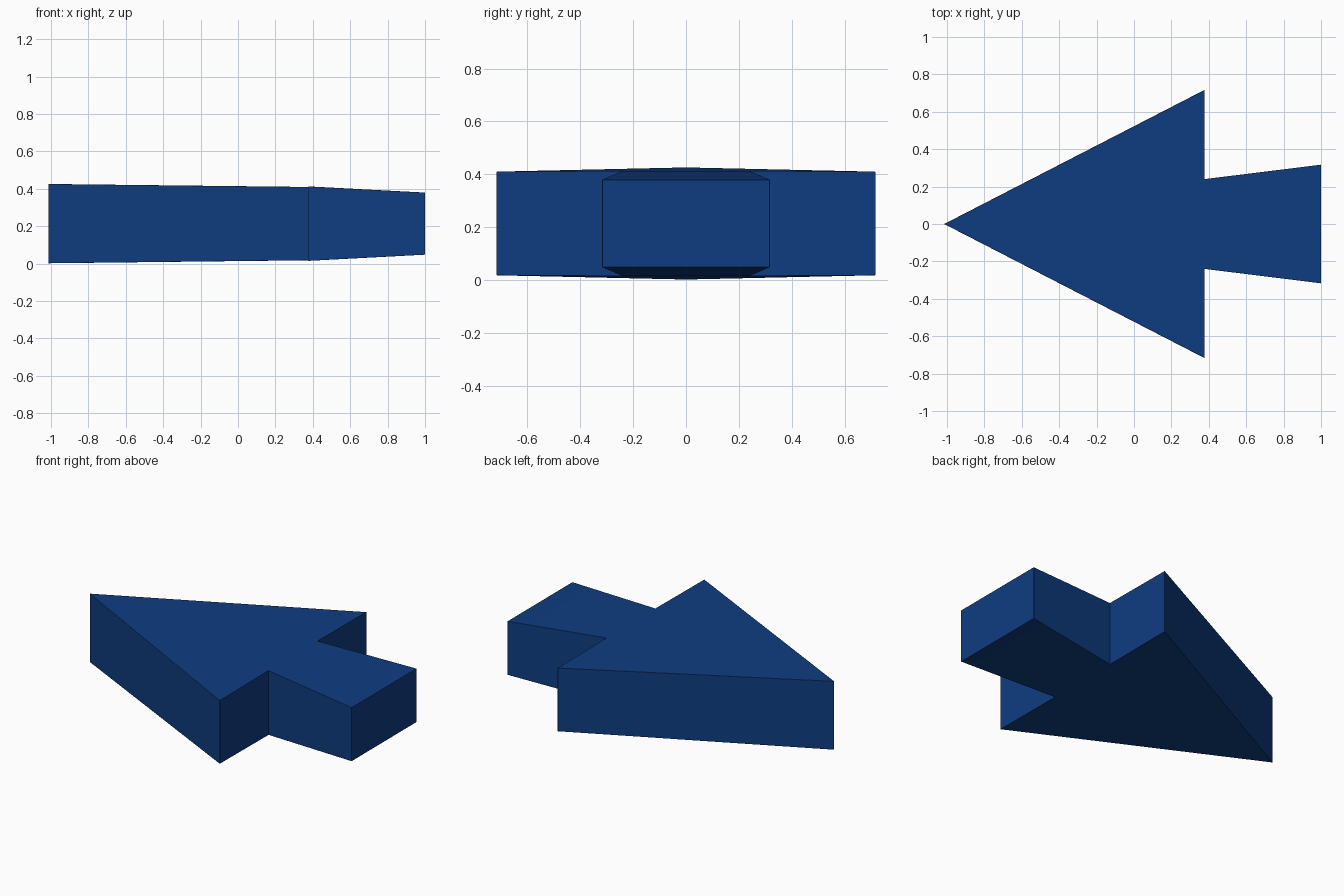
import bpy, bmesh

cube = bpy.data.objects.get("Cube")
if cube:
    bpy.data.objects.remove(cube, do_unlink=True)

# Material
blue = bpy.data.materials.new("deep blue")
blue.use_nodes = True
color = (0.0048, 0.046, 0.22, 1)
blue.diffuse_color = color
blue.node_tree.nodes["Principled BSDF"].inputs["Base Color"].default_value = color

# Outline points: x, y, half thickness; the thickness tapers towards the tail
MID_Z = 0.214
outline = [(-1.015, 0, 0.212), (0.377, -0.717, 0.196), (0.377, -0.24, 0.199),
           (1.0, -0.317, 0.166), (1.0, 0.317, 0.166), (0.377, 0.24, 0.199),
           (0.377, 0.717, 0.196)]

bm = bmesh.new()
top = [bm.verts.new((x, y, MID_Z + h)) for x, y, h in outline]
bottom = [bm.verts.new((x, y, MID_Z - h)) for x, y, h in outline]

# Head and tail caps, above and below
for ring in (top, bottom):
    bm.faces.new([ring[i] for i in (0, 1, 2, 5, 6)])
    bm.faces.new([ring[i] for i in (2, 3, 4, 5)])

# Side walls
n = len(outline)
for i in range(n):
    j = (i + 1) % n
    bm.faces.new((bottom[i], bottom[j], top[j], top[i]))
bmesh.ops.recalc_face_normals(bm, faces=bm.faces[:])

mesh = bpy.data.meshes.new("arrow_body")
bm.to_mesh(mesh)
bm.free()
arrow = bpy.data.objects.new("arrow_body", mesh)
bpy.context.collection.objects.link(arrow)
mesh.materials.append(blue)

# Softly rounded edges
bevel = arrow.modifiers.new("rounded edges", "BEVEL")
bevel.width = 0.025
bevel.segments = 4
bevel.limit_method = "ANGLE"
bevel.angle_limit = 0.5
bevel.harden_normals = True

bpy.context.view_layer.objects.active = arrow
arrow.select_set(True)
bpy.ops.object.shade_smooth()
